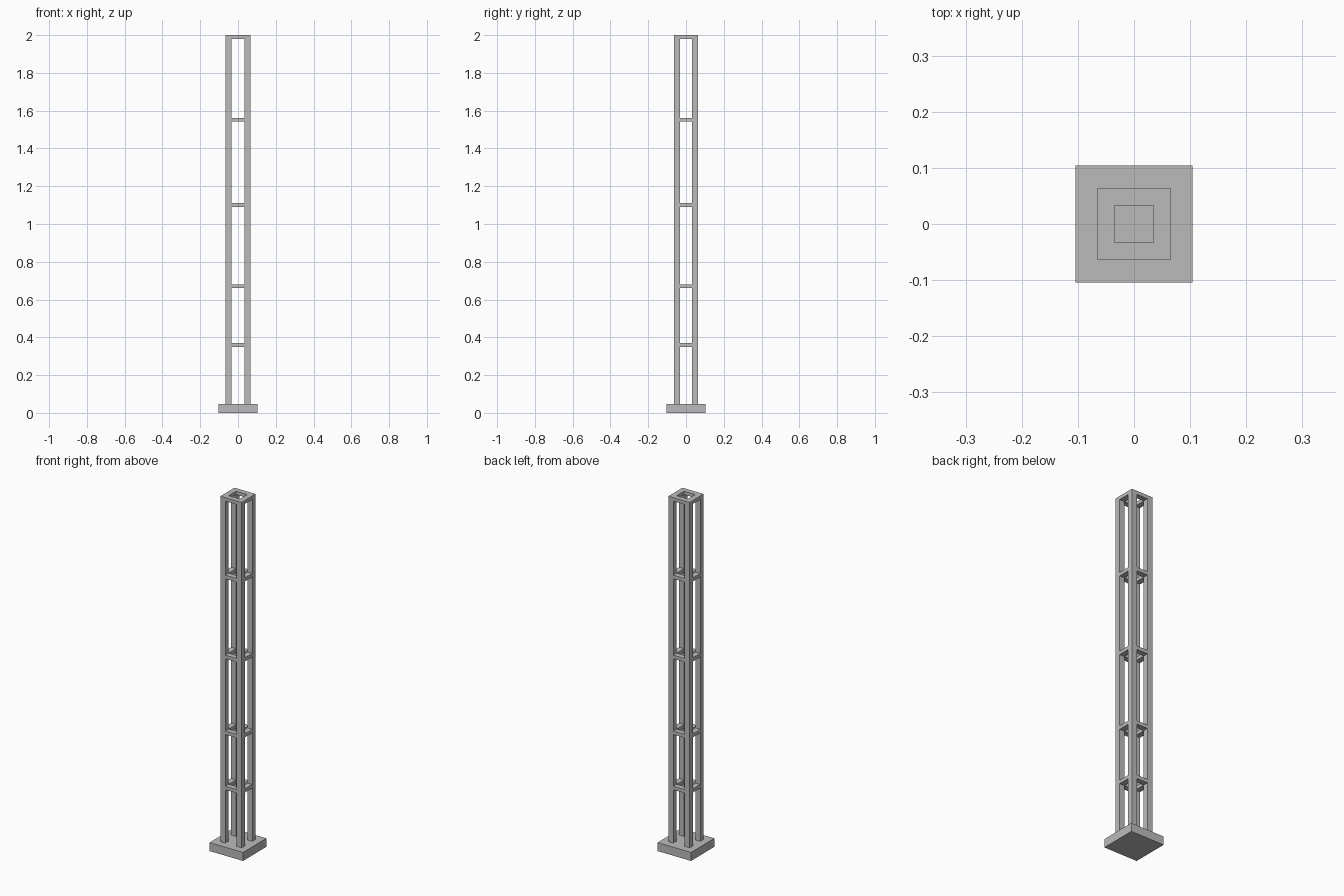
import bpy

cube = bpy.data.objects.get("Cube")
if cube:
    bpy.data.objects.remove(cube, do_unlink=True)

grey = bpy.data.materials.new("plain_grey")
grey.use_nodes = True
colour = (0.5, 0.5, 0.5, 1)
grey.diffuse_color = colour
grey.node_tree.nodes["Principled BSDF"].inputs["Base Color"].default_value = colour

OUT_X, OUT_Y = 0.066, 0.063    # outer half widths of the tower
IN_X, IN_Y = 0.035, 0.033      # inner half widths
BASE, BASE_TOP = 0.1045, 0.048
BAR = 0.02                     # height of a crossbar
TOP = 2.0


def box(name, x, y, z):
    """Add a box from (low, high) pairs along each axis."""
    spans = (x, y, z)
    bpy.ops.mesh.primitive_cube_add(size=1, location=[(a + b) / 2 for a, b in spans])
    obj = bpy.context.object
    obj.name = name
    obj.scale = [b - a for a, b in spans]
    bpy.ops.object.transform_apply(location=False, rotation=False, scale=True)
    obj.data.materials.append(grey)
    return obj


def side(sign, inner, outer):
    return tuple(sorted((sign * inner, sign * outer)))


# Foot plate
box("base_plate", (-BASE, BASE), (-BASE, BASE), (0, BASE_TOP))

# Four corner posts
for sx, x_name in ((-1, "right"), (1, "left")):
    for sy, y_name in ((-1, "front"), (1, "back")):
        box(f"{y_name}_{x_name}_post", side(sx, IN_X, OUT_X),
            side(sy, IN_Y, OUT_Y), (BASE_TOP, TOP - BAR))

# Crossbar rings between the posts, and the ring capping them
levels = {"lower": 0.349, "second": 0.661, "third": 1.09, "upper": 1.542, "top": TOP - BAR}
for level, z in levels.items():
    span_x = OUT_X if level == "top" else IN_X
    for s, y_name, x_name in ((-1, "front", "right"), (1, "back", "left")):
        box(f"{level}_{y_name}_crossbar", (-span_x, span_x),
            side(s, IN_Y, OUT_Y), (z, z + BAR))
        box(f"{level}_{x_name}_crossbar", side(s, IN_X, OUT_X),
            (-IN_Y, IN_Y), (z, z + BAR))
